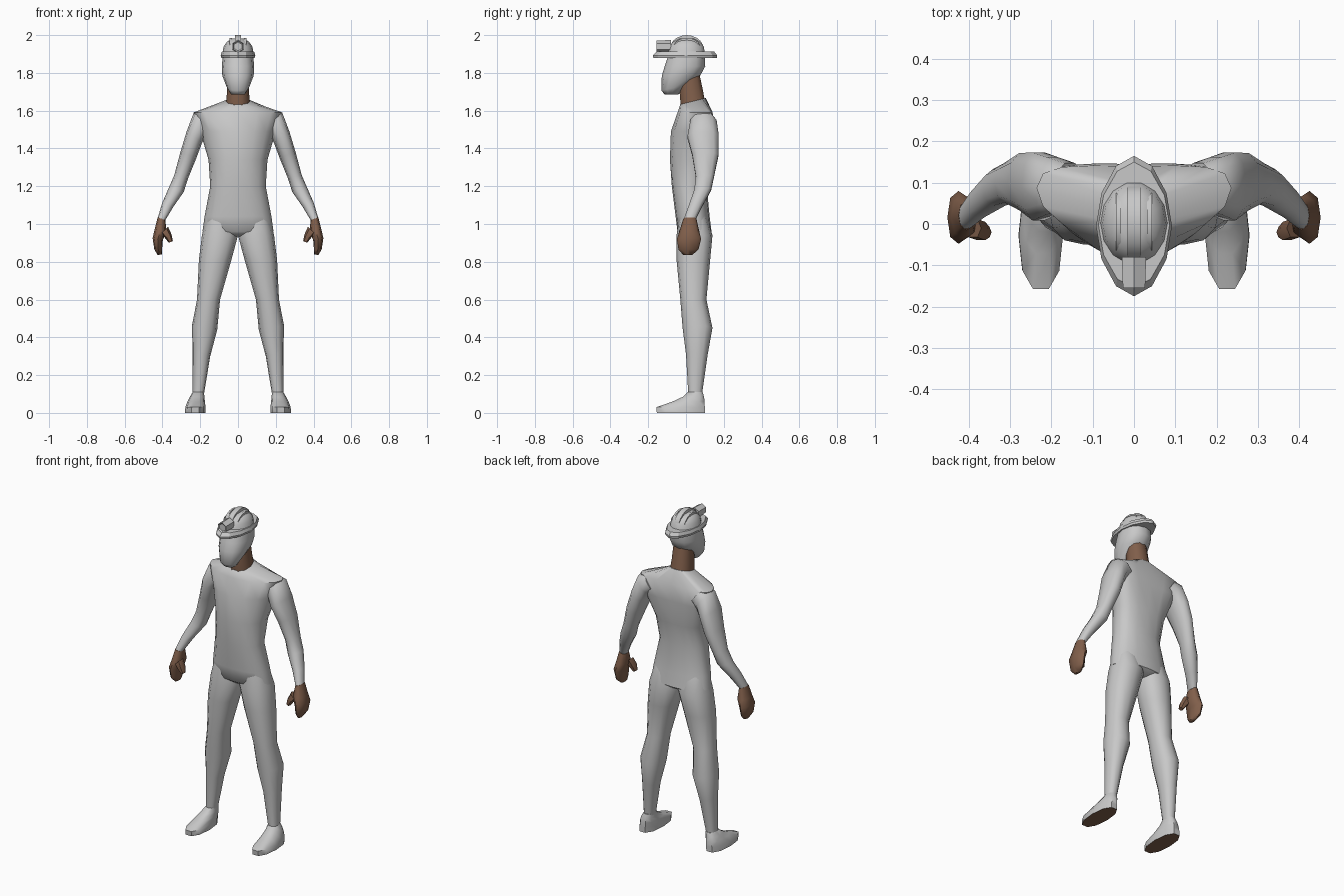
import bpy, bmesh, math
from mathutils import Matrix, Vector

if "Cube" in bpy.data.objects:
    bpy.data.objects.remove(bpy.data.objects["Cube"])


def material(name, rgb):
    m = bpy.data.materials.new(name)
    m.diffuse_color = (*rgb, 1)
    m.use_nodes = True
    m.node_tree.nodes["Principled BSDF"].inputs["Base Color"].default_value = m.diffuse_color
    return m


GREY = material("light_grey", (0.58, 0.58, 0.58))
BROWN = material("skin_brown", (0.22, 0.115, 0.07))


def finish(name, bm, mats, angle=60, mirror=False):
    bmesh.ops.recalc_face_normals(bm, faces=bm.faces)
    me = bpy.data.meshes.new(name)
    bm.to_mesh(me)
    bm.free()
    ob = bpy.data.objects.new(name, me)
    bpy.context.collection.objects.link(ob)
    for m in mats:
        me.materials.append(m)
    bpy.ops.object.select_all(action='DESELECT')
    ob.select_set(True)
    bpy.context.view_layer.objects.active = ob
    bpy.ops.object.shade_smooth_by_angle(angle=math.radians(angle))
    if mirror:
        ob.modifiers.new("mirror", 'MIRROR').use_mirror_merge = False
    return ob


def ring(bm, a, b, y0, y1, sides, power, bend=0, slope=0):
    """Oval through side points a and b (x, z), from depth y0 to y1."""
    verts = []
    for i in range(sides):
        t = 2 * math.pi * i / sides
        c, s = math.cos(t), math.sin(t)
        u = math.copysign(abs(c) ** (2 / power), c)
        v = math.copysign(abs(s) ** (2 / power), s)
        f = (1 + u) / 2
        dy = v * (y1 - y0) / 2
        verts.append(bm.verts.new((a[0] + (b[0] - a[0]) * f,
                                   (y0 + y1) / 2 + dy + bend * u * u,
                                   a[1] + (b[1] - a[1]) * f + slope * dy)))
    return verts


def loft(name, rings, mat, sides=12, power=2.3, angle=60, mirror=False, sole=None):
    bm = bmesh.new()
    rows = [ring(bm, (r[0], r[1]), (r[2], r[3]), r[4], r[5], sides, power, *r[6:])
            for r in rings]
    for p, q in zip(rows, rows[1:]):
        for i in range(sides):
            j = (i + 1) % sides
            bm.faces.new((p[i], p[j], q[j], q[i]))
    bm.faces.new(rows[0])
    bm.faces.new(rows[-1])
    mats = [mat]
    if sole:  # underside takes the second colour
        mats.append(sole)
        bm.normal_update()
        for f in bm.faces:
            if f.calc_center_median().z < 0.002:
                f.material_index = 1
    return finish(name, bm, mats, angle, mirror)


def level(*rows):
    """Centred level rings from (z, half width, y0, y1, ...)."""
    return [(-r[1], r[0], r[1], r[0], *r[2:]) for r in rows]


# Torso
loft("torso", level(
    (1.65, .065, -.03, .105, 0, .25),
    (1.59, .236, -.045, .14, .04),
    (1.49, .20, -.08, .145, .05),
    (1.34, .156, -.085, .125, .02),
    (1.20, .147, -.075, .11),
    (1.04, .177, -.055, .125),
    (0.96, .188, -.045, .135),
    (0.935, .09, -.01, .10)), GREY, sides=16)

# Legs
loft("leg", [
    (.02, 1.04, .165, 1.04, -.035, .11),
    (.00, .94, .191, .94, -.05, .14),
    (.035, .81, .207, .81, -.05, .128),
    (.095, .60, .217, .60, -.03, .108),
    (.11, .44, .244, .46, -.018, .14),
    (.147, .30, .24, .32, .0, .115),
    (.18, .10, .24, .10, .012, .085)], GREY, mirror=True)

# Shoes
loft("shoe", [
    (.18, .11, .24, .11, .008, .09),
    (.178, .085, .255, .085, -.02, .098),
    (.175, .06, .268, .06, -.075, .103),
    (.172, .03, .279, .03, -.163, .105),
    (.172, .0, .28, .0, -.16, .105)], GREY, sides=10, angle=50, mirror=True, sole=BROWN)

# Arms
loft("arm", [
    (.12, 1.50, .19, 1.60, .03, .15),
    (.16, 1.48, .236, 1.585, .02, .165),
    (.19, 1.43, .272, 1.49, .005, .177),
    (.22, 1.35, .305, 1.38, .03, .175),
    (.265, 1.24, .337, 1.26, .05, .15),
    (.287, 1.17, .367, 1.19, .042, .135),
    (.343, 1.09, .402, 1.11, .015, .09),
    (.385, 1.02, .424, 1.035, -.012, .053)], GREY, sides=10, mirror=True)

# Hands and thumbs
loft("hand", [
    (.385, 1.022, .425, 1.035, -.014, .055),
    (.378, .96, .443, .965, -.035, .07),
    (.398, .915, .452, .925, -.048, .08),
    (.402, .865, .443, .865, -.04, .066),
    (.402, .84, .425, .835, -.016, .035)], BROWN, sides=8, mirror=True)
loft("thumb", [
    (.37, .985, .41, .945, -.035, .015),
    (.352, .945, .388, .928, -.042, .008),
    (.345, .91, .366, .90, -.034, -.006)], BROWN, sides=6, mirror=True)

# Neck
loft("neck", level(
    (1.635, .064, -.03, .103, 0, .25),
    (1.70, .058, -.036, .092, 0, .15),
    (1.80, .055, -.03, .072)), BROWN, sides=10)

# Masked head
loft("head", level(
    (1.685, .036, -.112, -.04),
    (1.72, .058, -.131, .0, 0, .2),
    (1.785, .083, -.128, .075),
    (1.835, .086, -.113, .102),
    (1.89, .08, -.095, .10)), GREY, sides=12)

# Helmet brim and dome
loft("helmet_brim", level(
    (1.88, .088, -.173, .163),
    (1.893, .092, -.175, .165),
    (1.912, .086, -.155, .15)), GREY, sides=12, power=1.85, angle=25)
loft("helmet_dome", level(
    (1.90, .083, -.10, .104),
    (1.94, .076, -.09, .096),
    (1.965, .058, -.07, .076),
    (1.982, .03, -.04, .046)), GREY, sides=14, power=2, angle=40)

# Raised ribs over the dome
for name, x, half, top, reach in (("centre_rib", 0, .016, 2.0, .09),
                                  ("left_rib", -.038, .006, 1.986, .075),
                                  ("right_rib", .038, .006, 1.986, .075)):
    bm = bmesh.new()
    arc = [math.pi * i / 10 for i in range(11)]
    base = 1.925
    pts = [bm.verts.new((x - half, .004 + reach * math.cos(t),
                         base + (top - base) * math.sin(t))) for t in arc]
    face = bm.faces.new(pts)
    out = bmesh.ops.extrude_face_region(bm, geom=[face])
    bmesh.ops.translate(bm, vec=(2 * half, 0, 0),
                        verts=[v for v in out["geom"] if isinstance(v, bmesh.types.BMVert)])
    finish(name, bm, [GREY], 30)

# Hexagonal head lamp with a recessed lens
bm = bmesh.new()
bmesh.ops.create_cone(bm, cap_ends=True, segments=6, radius1=.034, radius2=.031, depth=.075,
                      matrix=Matrix.Translation((0, -.118, 1.94))
                      @ Matrix.Rotation(math.radians(90), 4, 'X'))
bm.normal_update()
front = [f for f in bm.faces if f.normal.y < -.9]
bmesh.ops.inset_region(bm, faces=front, thickness=.008, depth=-.006)
finish("head_lamp", bm, [GREY], 30)
